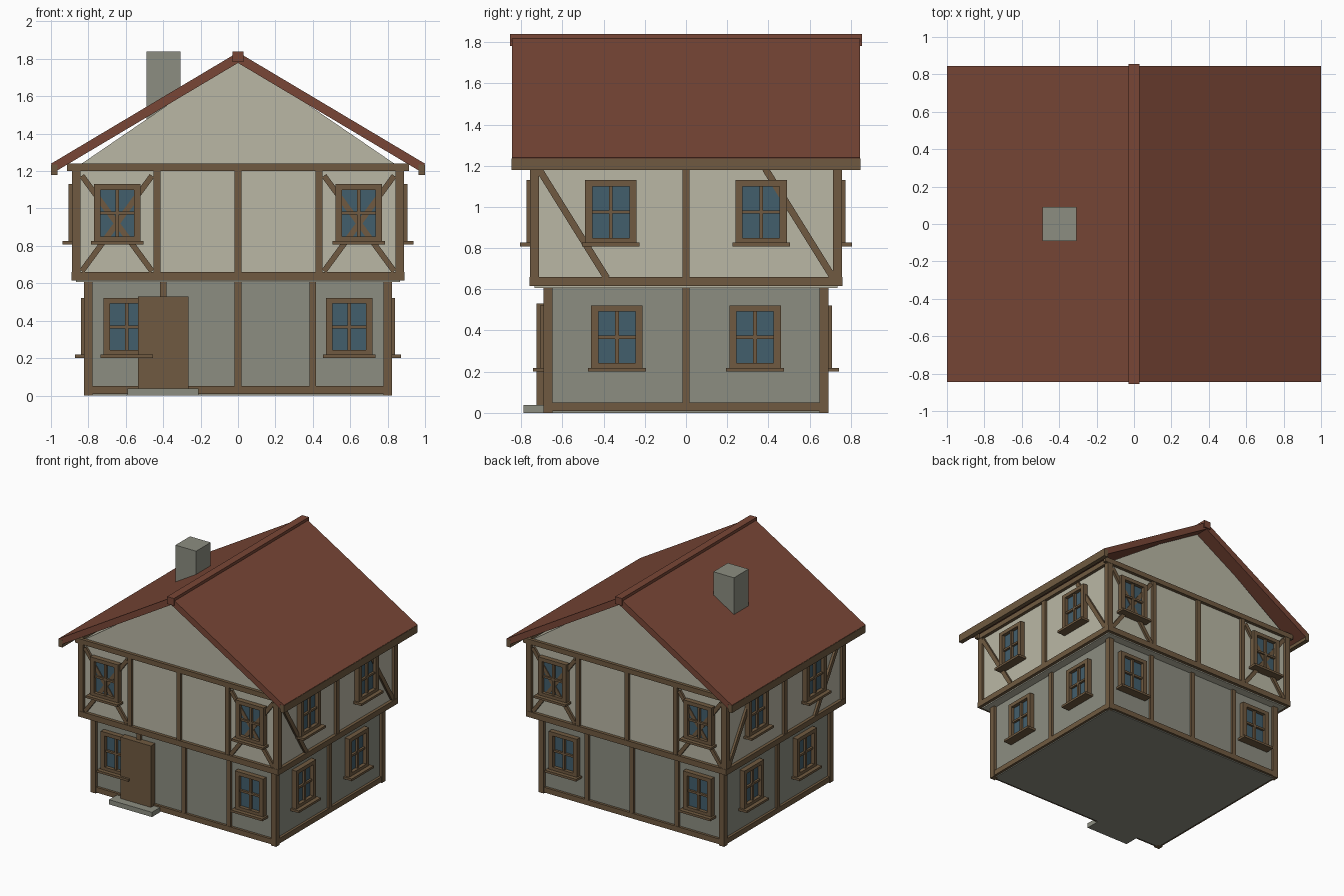
import bpy, bmesh, math
from mathutils import Matrix, Vector

cube = bpy.data.objects.get("Cube")
if cube:
    bpy.data.objects.remove(cube, do_unlink=True)


def material(name, rgb):
    m = bpy.data.materials.new(name)
    m.use_nodes = True
    m.diffuse_color = (*rgb, 1)
    m.node_tree.nodes["Principled BSDF"].inputs["Base Color"].default_value = (*rgb, 1)
    return m


CREAM = material("cream_plaster", (0.49, 0.475, 0.375))
STONE = material("grey_stone", (0.265, 0.27, 0.22))
TIMBER = material("brown_timber", (0.16, 0.102, 0.052))
ROOF = material("red_tile", (0.19, 0.062, 0.037))
GLASS = material("blue_glass", (0.055, 0.112, 0.15))


def add_box(bm, lo, hi, slot=0):
    """Axis-aligned box between two corners."""
    lo, hi = Vector(lo), Vector(hi)
    m = Matrix.Translation((lo + hi) / 2) @ Matrix.Diagonal((*(hi - lo), 1))
    verts = bmesh.ops.create_cube(bm, size=1, matrix=m)["verts"]
    for f in {f for v in verts for f in v.link_faces}:
        f.material_index = slot


def add_brace(bm, a, b, width, out):
    """Slanted timber from a to b, both (u, z) on a wall."""
    a, b = Vector((a[0], 0, a[1])), Vector((b[0], 0, b[1]))
    d = b - a
    m = (Matrix.Translation((a + b) / 2)
         @ Matrix.Rotation(math.atan2(d.x, d.z), 4, "Y")
         @ Matrix.Diagonal((width, 2 * out, d.length, 1)))
    bmesh.ops.create_cube(bm, size=1, matrix=m)


def finish(bm, name, mats, matrix=None):
    if matrix:
        bm.transform(matrix)
    bmesh.ops.recalc_face_normals(bm, faces=bm.faces)
    mesh = bpy.data.meshes.new(name)
    bm.to_mesh(mesh)
    bm.free()
    for m in mats:
        mesh.materials.append(m)
    ob = bpy.data.objects.new(name, mesh)
    bpy.context.collection.objects.link(ob)
    return ob


def box(name, lo, hi, mat):
    bm = bmesh.new()
    add_box(bm, lo, hi)
    return finish(bm, name, [mat])


def prism(name, profile, depth, mat):
    """Extrude an (x, z) profile from -depth to +depth along y."""
    bm = bmesh.new()
    face = bm.faces.new([bm.verts.new((x, -depth, z)) for x, z in profile])
    moved = bmesh.ops.extrude_face_region(bm, geom=[face])["geom"]
    bmesh.ops.translate(bm, vec=(0, 2 * depth, 0),
                        verts=[v for v in moved if isinstance(v, bmesh.types.BMVert)])
    return finish(bm, name, [mat])


def window(name, u, z, wall):
    """Framed four-pane window; u is its centre, z the frame's foot."""
    bm = bmesh.new()
    w, h, side, rail, out = 0.125, 0.31, 0.035, 0.03, 0.04
    add_box(bm, (u - w + 0.01, -0.012, z + 0.01), (u + w - 0.01, 0, z + h - 0.01), 1)
    for s in (-1, 1):
        add_box(bm, (u + s * w, -out, z), (u + s * (w - side), 0, z + h))
    for foot in (z, z + h - rail):
        add_box(bm, (u - w + side, -out, foot), (u + w - side, 0, foot + rail))
    mid = z + h / 2
    add_box(bm, (u - 0.009, -0.03, z + rail), (u + 0.009, 0, z + h - rail))
    add_box(bm, (u - w + side, -0.029, mid - 0.008), (u + w - side, 0, mid + 0.008))
    add_box(bm, (u - 0.14, -0.072, z - 0.012), (u + 0.14, 0, z + 0.006))
    finish(bm, name, [TIMBER, GLASS], wall)


# Storeys and gable
GX, GY, UX, UY = 0.80, 0.67, 0.865, 0.735
P = 0.0225  # half a corner post
box("ground_storey", (-GX, -GY, 0), (GX, GY, 0.61), STONE)
box("upper_storey", (-UX, -UY, 0.606), (UX, UY, 1.22), CREAM)
prism("gable", [(-UX, 1.22), (UX, 1.22), (0, 1.81)], UY, CREAM)

# Corner posts
for sx, xn in ((-1, "right"), (1, "left")):
    for sy, yn in ((-1, "front"), (1, "back")):
        for level, x, y, z0, z1 in (("ground", GX, GY, 0, 0.61), ("upper", UX, UY, 0.615, 1.22)):
            box(f"{level}_corner_post_{yn}_{xn}", (sx * x - P, sy * y - P, z0),
                (sx * x + P, sy * y + P, z1), TIMBER)

# Timber framing and windows on each wall: angle, half length and distance per storey
for name, turn, wide in (("front", 0, True), ("left", 1, False),
                         ("back", 2, True), ("right", 3, False)):
    rot = Matrix.Rotation(turn * math.pi / 2, 4, "Z")
    g_half, g_dist = (GX, GY) if wide else (GY, GX)
    u_half, u_dist = (UX, UY) if wide else (UY, UX)
    g_wall = rot @ Matrix.Translation((0, -g_dist, 0))
    u_wall = rot @ Matrix.Translation((0, -u_dist, 0))

    bm = bmesh.new()
    add_box(bm, (-g_half, -0.02, 0.008), (g_half, 0, 0.05))
    for u in ((-0.4, 0, 0.4) if wide else (0,)):
        add_box(bm, (u - 0.018, -0.019, 0.008), (u + 0.018, 0, 0.61))
    finish(bm, f"{name}_ground_framing", [TIMBER], g_wall)

    bm = bmesh.new()
    reach = u_half + (0.05 if wide else P)
    add_box(bm, (-u_half - P, -0.025, 0.615), (u_half + P, 0, 0.66))
    add_box(bm, (-reach, -0.025, 1.2), (reach, 0, 1.24))
    for u in ((-0.4325, 0, 0.4325) if wide else (0,)):
        add_box(bm, (u - 0.018, -0.021, 0.65), (u + 0.018, 0, 1.21))
    if wide:  # crossed braces behind the windows
        for s in (-1, 1):
            add_brace(bm, (s * 0.835, 1.175), (s * 0.46, 0.665), 0.03, 0.018)
            add_brace(bm, (s * 0.46, 1.175), (s * 0.835, 0.665), 0.03, 0.017)
    else:  # parallel braces
        s = 1 if name == "left" else -1
        add_brace(bm, (s * -0.715, 1.185), (s * -0.385, 0.655), 0.033, 0.018)
        add_brace(bm, (s * 0.385, 1.185), (s * 0.715, 0.655), 0.033, 0.018)
    finish(bm, f"{name}_upper_framing", [TIMBER], u_wall)

    for s, side in ((-1, "a"), (1, "b")):
        window(f"{name}_ground_window_{side}", s * (0.595 if wide else 0.335), 0.212, g_wall)
        window(f"{name}_upper_window_{side}", s * (0.645 if wide else 0.365), 0.82, u_wall)

# Door and step
box("door", (-0.535, -0.725, 0.03), (-0.265, -GY, 0.53), TIMBER)
box("door_step", (-0.59, -0.79, 0), (-0.21, -GY + 0.03, 0.038), STONE)

# Roof slopes, eaves boards, ridge and chimney
for s, side in ((-1, "right"), (1, "left")):
    prism(f"{side}_roof_slope", [(0, 1.835), (s * 0.999, 1.24), (s * 0.975, 1.198), (0, 1.778)],
          0.845, ROOF)
    box(f"{side}_eaves_board", (s * 0.965, -0.846, 1.178), (s, 0.846, 1.236), TIMBER)
box("ridge_cap", (-0.03, -0.855, 1.782), (0.03, 0.855, 1.84), ROOF)
box("chimney", (-0.49, -0.092, 1.3), (-0.307, 0.092, 1.838), STONE)
